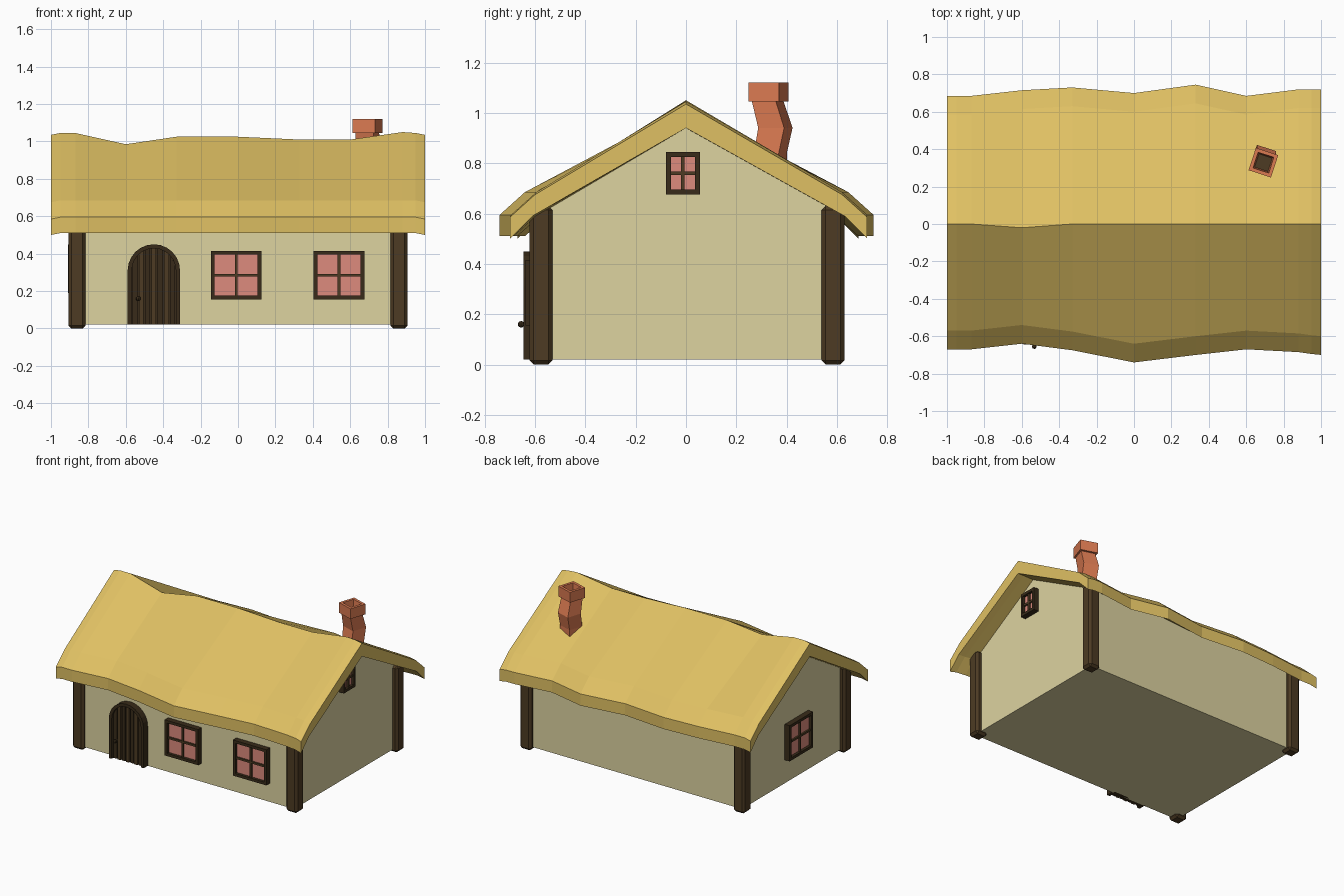
import bpy, bmesh, math
from math import sin, cos, pi, radians
from mathutils import Matrix, Vector

cube = bpy.data.objects.get("Cube")
if cube:
    bpy.data.objects.remove(cube, do_unlink=True)


def material(name, hexcode):
    srgb = [int(hexcode[i:i + 2], 16) / 255 for i in (0, 2, 4)]
    lin = [c / 12.92 if c < 0.04 else ((c + 0.055) / 1.055) ** 2.4 for c in srgb]
    m = bpy.data.materials.new(name)
    m.use_nodes = True
    m.diffuse_color = (*lin, 1)
    bsdf = next(n for n in m.node_tree.nodes if n.type == 'BSDF_PRINCIPLED')
    bsdf.inputs["Base Color"].default_value = (*lin, 1)
    bsdf.inputs["Roughness"].default_value = 0.9
    return m


THATCH = material("thatch", "DFC063")
PLASTER = material("plaster", "DDD3A0")
WOOD = material("brown_wood", "4D3B23")
DARK = material("dark_wood", "382B19")
PANE = material("pink_glass", "DD8B7D")
BRICK = material("brick", "DB7A51")


def finish(name, bm, mats, matrix=Matrix(), bevel=0):
    bmesh.ops.recalc_face_normals(bm, faces=bm.faces)
    me = bpy.data.meshes.new(name)
    bm.to_mesh(me)
    bm.free()
    for m in mats:
        me.materials.append(m)
    ob = bpy.data.objects.new(name, me)
    ob.matrix_world = matrix
    bpy.context.collection.objects.link(ob)
    if bevel:
        mod = ob.modifiers.new("Bevel", 'BEVEL')
        mod.width, mod.segments = bevel, 1
    return ob


def loft(name, rings, mats, matrix=Matrix(), rule=None):
    """Skin a list of closed point rings and cap both ends."""
    bm = bmesh.new()
    loops = [[bm.verts.new(p) for p in r] for r in rings]
    for k, (a, b) in enumerate(zip(loops, loops[1:])):
        for i in range(len(a)):
            j = (i + 1) % len(a)
            f = bm.faces.new((a[i], a[j], b[j], b[i]))
            f.material_index = rule(k) if rule else 0
    bm.faces.new(loops[0])
    last = bm.faces.new(loops[-1])
    last.material_index = rule(len(rings)) if rule else 0
    return finish(name, bm, mats, matrix)


def prism(name, pts, y0, y1, mat, matrix=Matrix()):
    """Extrude an x-z outline along y."""
    return loft(name, [[(x, y, z) for x, z in pts] for y in (y0, y1)], [mat], matrix)


def boxes(name, specs, mat, matrix=Matrix(), bevel=0):
    """Several boxes in one object, each given as centre and size."""
    bm = bmesh.new()
    for c, s in specs:
        bmesh.ops.create_cube(bm, size=1, matrix=Matrix.Translation(c) @ Matrix.Diagonal((*s, 1)))
    return finish(name, bm, [mat], matrix, bevel)


# Walls with gables
WX, WY = 0.87, 0.597
gable = [(-WY, 0.02), (WY, 0.02), (WY, 0.63), (0, 0.96), (-WY, 0.63)]
loft("walls", [[(x, y, z) for y, z in gable] for x in (-WX, WX)], [PLASTER])

# Wavy thatched roof: x, front eave y, back eave y, ridge height, ridge y
stations = [
    (-1, -.67, .685, 1.035, 0), (-.95, -.67, .685, 1.045, 0),
    (-.87, -.67, .685, 1.045, 0), (-.6, -.64, .715, .985, -.02),
    (-.33, -.675, .73, 1.025, 0), (0, -.74, .70, 1.025, 0),
    (.33, -.70, .745, 1.01, 0), (.6, -.67, .685, 1.01, 0),
    (.88, -.685, .72, 1.05, 0), (.95, -.695, .72, 1.045, 0),
    (1, -.70, .72, 1.035, 0)]
rings = []
for x, yf, yb, top, mid in stations:
    drop = 0.01 if abs(x) == 1 else 0
    eave, lip, fold = 0.51 - drop, 0.595 - drop, 0.685 - drop
    prof = [(yf, eave), (yf, lip), (yf + .1, fold), (mid, top), (yb - .1, fold),
            (yb, lip), (yb, eave), (yb - .09, .59), (0, .94), (yf + .09, .59)]
    rings.append([(x, y, z) for y, z in prof])
loft("thatched_roof", rings, [THATCH])

# Corner posts
for sx, side in ((-1, "right"), (1, "left")):
    for sy, end in ((-1, "front"), (1, "back")):
        c = (sx * 0.861, sy * 0.58 + 0.004, 0.315)
        boxes(f"{end}_{side}_post", [(c, (0.092, 0.09, 0.63))], WOOD, bevel=0.016)


# Windows: frame, crossbars and pane, built facing -y on the wall plane
def window(name, w, h, matrix):
    t = 0.02
    boxes(name + "_pane", [((0, -.005, 0), (w - t, .03, h - t))], PANE, matrix)
    boxes(name + "_crossbars", [((0, -.01, 0), (.014, .044, h - t)),
                                ((0, -.01, 0), (w - t, .044, .014))], WOOD, matrix)
    specs = []
    for s in (-1, 1):
        specs.append(((s * (w - t) / 2, -.015, 0), (t, .05, h)))
        specs.append(((0, -.015, s * (h - t) / 2), (w - 2 * t, .05, t)))
    boxes(name + "_frame", specs, DARK, matrix)


def place(x, y, z, turn=0):
    return Matrix.Translation((x, y, z)) @ Matrix.Rotation(radians(turn), 4, 'Z')


window("front_middle_window", 0.27, 0.26, place(-0.01, -WY, 0.285))
window("front_left_window", 0.27, 0.26, place(0.54, -WY, 0.285))
window("left_gable_window", 0.135, 0.17, place(WX, -0.012, 0.76, 90))
window("right_wall_window", 0.27, 0.26, place(-WX, -0.03, 0.32, -90))

# Arched door: backing, planks, frame and knob
DX, SPRING, R = -0.45, 0.31, 0.14


def arch(r, steps=12):
    curve = [(DX + r * cos(pi * i / steps), SPRING + r * sin(pi * i / steps))
             for i in range(steps + 1)]
    return [(DX + r, 0.02)] + curve + [(DX - r, 0.02)]


inner = R - 0.022
prism("door_backing", arch(R - .01), -0.615, -0.58, DARK)
count = 7
step = 2 * inner / count
for i in range(count):
    a, b = -inner + i * step + .004, -inner + (i + 1) * step - .004
    tops = [(x, SPRING + math.sqrt(max(0, inner ** 2 - x * x))) for x in (b, (a + b) / 2, a)]
    pts = [(DX + a, .022), (DX + b, .022)] + [(DX + x, z) for x, z in tops]
    prism(f"door_plank_{i + 1}", pts, -0.628 - 0.004 * (i % 2), -0.6, WOOD if i % 2 else DARK)
prism("door_frame", arch(R) + arch(inner)[::-1], -0.645, -0.58, DARK)

bm = bmesh.new()
bmesh.ops.create_uvsphere(bm, u_segments=8, v_segments=6, radius=0.013)
finish("door_knob", bm, [DARK], Matrix.Translation((-.533, -.655, .16)))
boxes("door_knob_stem", [((-.533, -.637, .16), (.01, .03, .01))], DARK)

# Crooked chimney with a hollow cap: centre y, height, side length
levels = [(.335, .79, .104), (.335, .84, .104), (.355, .94, .108), (.325, 1.045, .1),
          (.328, 1.045, .126), (.328, 1.12, .126), (.328, 1.12, .088), (.328, 1.05, .075)]
rings = []
for cy, z, s in levels:
    turn = Matrix.Rotation(radians(-18), 3, 'Z')
    square = [(-1, -1), (1, -1), (1, 1), (-1, 1)]
    rings.append([Vector((0.692, cy, z)) + turn @ Vector((u * s / 2, v * s / 2, 0))
                  for u, v in square])
loft("chimney", rings, [BRICK, WOOD], rule=lambda k: 1 if k >= len(levels) else 0)
